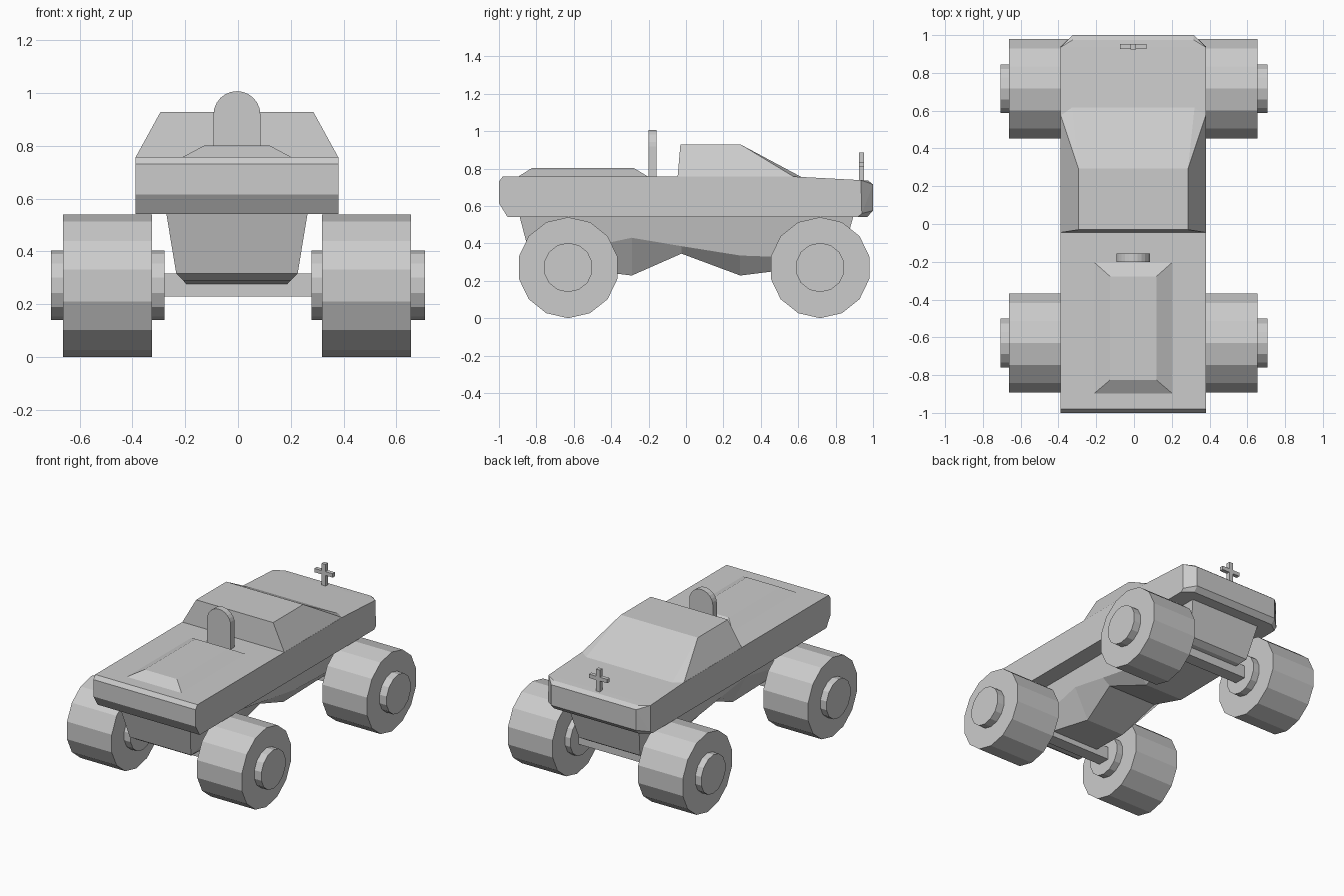
import bpy, bmesh, math

cube = bpy.data.objects.get("Cube")
if cube:
    bpy.data.objects.remove(cube, do_unlink=True)

grey = bpy.data.materials.new("plain grey")
grey.use_nodes = True
grey.diffuse_color = (0.6, 0.6, 0.6, 1)
grey.node_tree.nodes["Principled BSDF"].inputs["Base Color"].default_value = (0.6, 0.6, 0.6, 1)

CX = -0.004  # centre line of the body


def finish(name, bm):
    bmesh.ops.dissolve_limit(bm, angle_limit=0.01, verts=bm.verts[:], edges=bm.edges[:])
    bmesh.ops.recalc_face_normals(bm, faces=bm.faces[:])
    mesh = bpy.data.meshes.new(name)
    bm.to_mesh(mesh)
    bm.free()
    mesh.materials.append(grey)
    obj = bpy.data.objects.new(name, mesh)
    bpy.context.collection.objects.link(obj)
    return obj


def solid(name, points):
    """Flat-faced convex solid around the given points."""
    bm = bmesh.new()
    for p in points:
        bm.verts.new(p)
    bmesh.ops.convex_hull(bm, input=bm.verts[:])
    loose = [v for v in bm.verts if not v.link_faces]
    bmesh.ops.delete(bm, geom=loose, context="VERTS")
    return finish(name, bm)


def both(points):
    """Mirror points about the centre line."""
    return [(CX + s * x, y, z) for x, y, z in points for s in (-1, 1)]


def box(name, x, y, z):
    return solid(name, [(a, b, c) for a in x for b in y for c in z])


def disc(name, x, y, z, r, sides=14):
    ring = [2 * math.pi * i / sides for i in range(sides)]
    return solid(name, [(a, y + r * math.sin(t), z + r * math.cos(t)) for a in x for t in ring])


# Upper body with chamfered front corners
W = 0.385
side = [(-1, 0.73), (-0.98, 0.757), (-1, 0.615), (-0.955, 0.542),
        (0.578, 0.757), (0.935, 0.738), (0.94, 0.56), (0.92, 0.542)]
nose = [(0.975, 0.735), (1, 0.715), (1, 0.575), (0.97, 0.542)]
solid("upper_body", both([(W, y, z) for y, z in side] + [(0.32, y, z) for y, z in nose]))

# Cabin with sloping windscreen
solid("cabin", both([(W, -0.045, 0.755), (W, 0.578, 0.755), (0.325, 0.62, 0.753),
                     (0.29, -0.03, 0.928), (0.29, 0.293, 0.928)]))

# Raised rear deck
solid("rear_deck", both([(0.21, -0.9, 0.755), (0.21, -0.2, 0.755),
                         (0.122, -0.825, 0.802), (0.122, -0.278, 0.802)]))

# Lower hull: sections of top, middle and keel points, lofted end to end
sections = [
    [(0.268, -0.89, 0.545), (0.23, -0.83, 0.315), (0.205, -0.79, 0.29)],
    [(0.268, -0.29, 0.545), (0.248, -0.29, 0.43), (0.145, -0.29, 0.228)],
    [(0.268, -0.024, 0.545), (0.24, -0.024, 0.385), (0.185, -0.024, 0.345)],
    [(0.268, 0.29, 0.545), (0.232, 0.29, 0.335), (0.145, 0.29, 0.228)],
    [(0.268, 0.895, 0.545), (0.23, 0.83, 0.315), (0.205, 0.79, 0.29)],
]
bm = bmesh.new()
rings = []
for sec in sections:
    left = [bm.verts.new((CX + x, y, z)) for x, y, z in sec]
    right = [bm.verts.new((CX - x, y, z)) for x, y, z in reversed(sec)]
    rings.append(left + right)
for a, b in zip(rings, rings[1:]):
    for i in range(6):
        j = (i + 1) % 6
        bm.faces.new((a[i], a[j], b[j], b[i]))
for ring in (rings[0], rings[-1]):
    bm.faces.new((ring[0], ring[1], ring[4], ring[5]))
    bm.faces.new((ring[1], ring[2], ring[3], ring[4]))
finish("lower_hull", bm)

# Wheels, hubs and axles
for end, y in (("rear", -0.63), ("front", 0.717)):
    box(end + "_axle", (-0.29, 0.29), (y - 0.043, y + 0.043), (0.228, 0.315))
    for label, s in (("left", 1), ("right", -1)):
        disc(f"{end}_{label}_wheel", [CX + s * 0.322, CX + s * 0.659], y, 0.27, 0.27)
        disc(f"{end}_{label}_hub", [s * 0.278, s * 0.708], y, 0.271, 0.132)

# Rounded upright plate behind the cabin
arch = [(0.089 * math.cos(math.pi * i / 12), 0.918 + 0.089 * math.sin(math.pi * i / 12))
        for i in range(13)] + [(-0.089, 0.75), (0.089, 0.75)]
solid("upright_plate", [(CX + x, y, z) for x, z in arch for y in (-0.2, -0.157)])

# Small cross on the hood
box("cross_post", (CX - 0.014, CX + 0.014), (0.925, 0.953), (0.73, 0.885))
box("cross_bar", (CX - 0.069, CX + 0.069), (0.926, 0.952), (0.81, 0.836))
